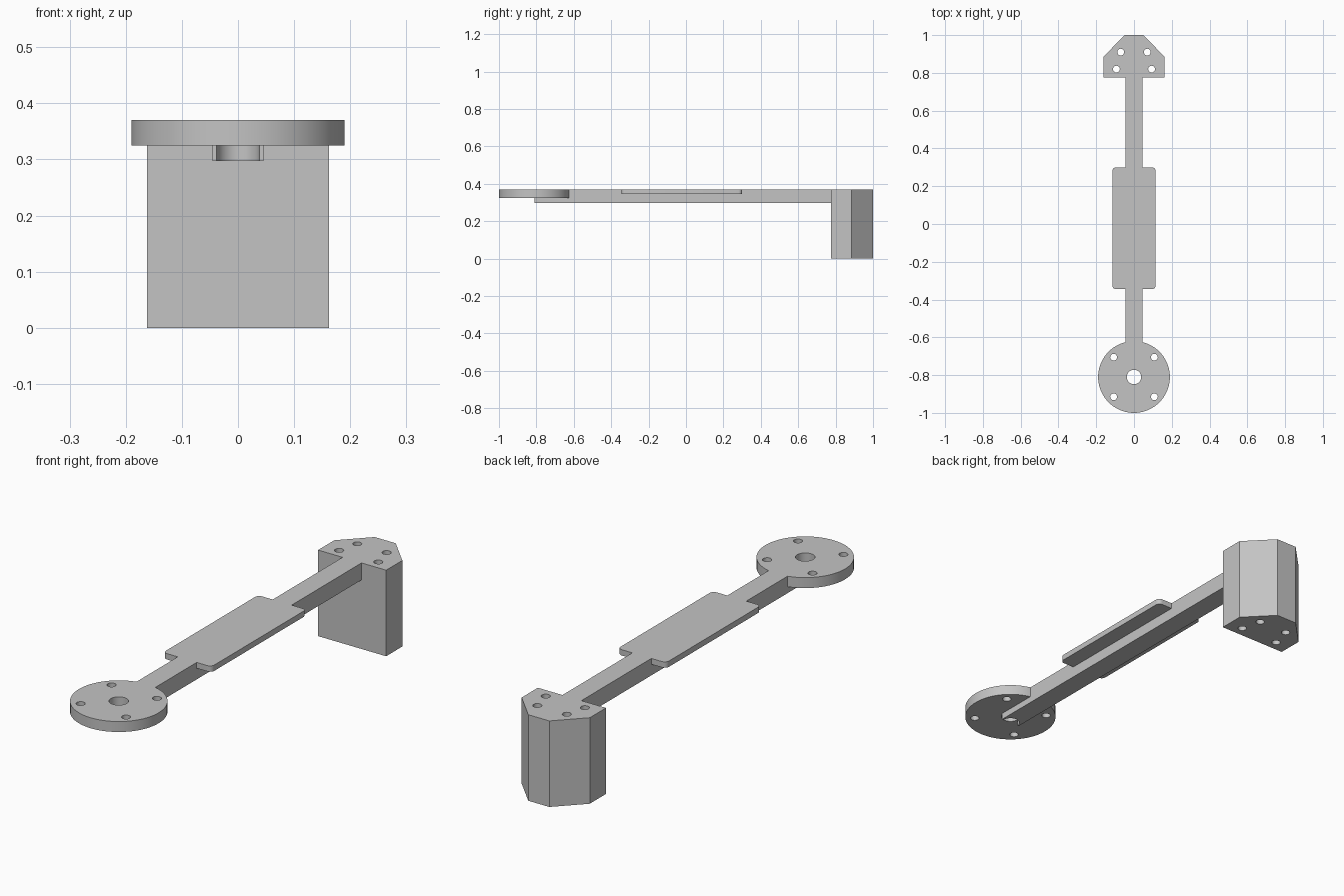
import bpy, bmesh, math

cube = bpy.data.objects.get("Cube")
if cube:
    bpy.data.objects.remove(cube, do_unlink=True)

grey = bpy.data.materials.new("plain_grey")
grey.use_nodes = True
colour = (0.55, 0.55, 0.55, 1)
grey.diffuse_color = colour
grey.node_tree.nodes["Principled BSDF"].inputs["Base Color"].default_value = colour

TOP = 0.37
DISC_Y, DISC_R, DISC_Z = -0.81, 0.19, 0.325
BAR_X, BAR_Z = 0.045, 0.297
HEAD_Y = 0.775
PLATE_Z = 0.345


def prism(name, outline, z0, z1):
    """Extrude a closed counter-clockwise outline from z0 to z1."""
    bm = bmesh.new()
    base = bm.faces.new([bm.verts.new((x, y, z0)) for x, y in outline])
    side = bmesh.ops.extrude_face_region(bm, geom=[base], use_keep_orig=True)
    for v in side["geom"]:
        if isinstance(v, bmesh.types.BMVert):
            v.co.z = z1
    bmesh.ops.recalc_face_normals(bm, faces=bm.faces)
    mesh = bpy.data.meshes.new(name)
    bm.to_mesh(mesh)
    bm.free()
    mesh.materials.append(grey)
    obj = bpy.data.objects.new(name, mesh)
    bpy.context.collection.objects.link(obj)
    return obj


def arc(cx, cy, r, start, end, n):
    angles = [math.radians(start + (end - start) * i / n) for i in range(n + 1)]
    return [(cx + r * math.cos(a), cy + r * math.sin(a)) for a in angles]


def circle(cx, cy, r, n):
    return arc(cx, cy, r, 0, 360, n)[:-1]


def rounded_box(hx, y0, y1, r):
    corners = [(hx - r, y1 - r), (r - hx, y1 - r), (r - hx, y0 + r), (hx - r, y0 + r)]
    return [p for i, (x, y) in enumerate(corners)
            for p in arc(x, y, r, 90 * i, 90 * i + 90, 6)]


def cut(obj, outline, z0=-0.1, z1=0.5):
    """Remove a prism from a part."""
    cutter = prism("cutter", outline, z0, z1)
    cutter.hide_render = True
    mod = obj.modifiers.new("cut", 'BOOLEAN')
    mod.operation, mod.solver, mod.object = 'DIFFERENCE', 'EXACT', cutter
    with bpy.context.temp_override(object=obj, active_object=obj):
        bpy.ops.object.modifier_apply(modifier=mod.name)
    bpy.data.objects.remove(cutter, do_unlink=True)


# Outlines shared by parts and the recesses that receive them
disc_outline = circle(0, DISC_Y, DISC_R, 72)
plate_outline = rounded_box(0.115, -0.345, 0.30, 0.02)
bore = circle(0, DISC_Y, 0.038, 32)

# Round mounting flange with a centre bore and four screw holes
flange = prism("mounting_flange", disc_outline, DISC_Z, TOP)
cut(flange, bore)
for sx in (-1, 1):
    for sy in (-1, 1):
        cut(flange, circle(sx * 0.108, DISC_Y + sy * 0.105, 0.018, 20))

# Wide plate halfway along the arm
plate = prism("middle_plate", plate_outline, PLATE_Z, TOP)

# Long arm, recessed for the flange and plate, with the bore at its end
arm = prism("arm_bar", [(-BAR_X, DISC_Y), (BAR_X, DISC_Y),
                        (BAR_X, HEAD_Y), (-BAR_X, HEAD_Y)], BAR_Z, TOP)
cut(arm, bore)
cut(arm, disc_outline, DISC_Z)
cut(arm, plate_outline, PLATE_Z)

# Tall end block with chamfered back corners and four through holes
block = prism("end_block", [(-0.162, HEAD_Y), (0.162, HEAD_Y), (0.162, 0.885),
                            (0.05, 1.0), (-0.05, 1.0), (-0.162, 0.885)], 0, TOP)
for sx in (-1, 1):
    for x, y in ((0.07, 0.91), (0.093, 0.82)):
        cut(block, circle(sx * x, y, 0.018, 20))

# Smooth the round walls and keep the hard edges
bpy.ops.object.select_all(action='DESELECT')
for part in (flange, plate, arm, block):
    part.select_set(True)
bpy.context.view_layer.objects.active = flange
bpy.ops.object.shade_smooth_by_angle(angle=math.radians(30))
